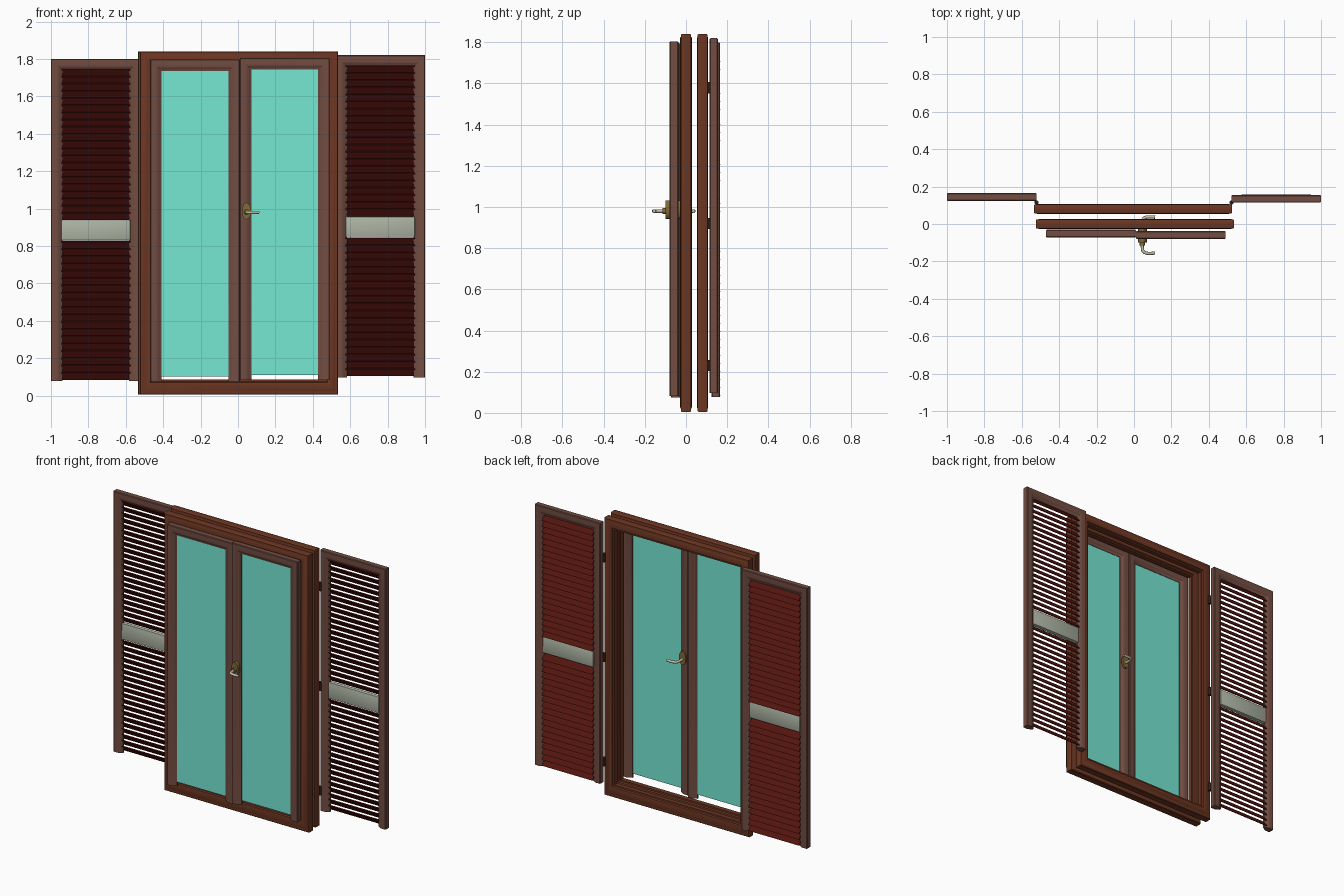
import bpy, bmesh, math
from mathutils import Vector, Matrix

if "Cube" in bpy.data.objects:
    bpy.data.objects.remove(bpy.data.objects["Cube"])


def material(name, rgb):
    m = bpy.data.materials.new(name)
    m.diffuse_color = (*rgb, 1)
    m.use_nodes = True
    m.node_tree.nodes["Principled BSDF"].inputs["Base Color"].default_value = m.diffuse_color
    return m


WOOD = material("frame_wood", (0.15, 0.037, 0.016))
SASH = material("sash_wood", (0.17, 0.075, 0.055))
SLAT = material("slat_red", (0.095, 0.008, 0.005))
GLASS = material("glass_teal", (0.18, 0.80, 0.65))
BAND = material("band_grey", (0.42, 0.46, 0.37))
BRASS = material("brass", (0.22, 0.14, 0.04))
METAL = material("pale_metal", (0.55, 0.52, 0.38))
DARK = material("dark_iron", (0.03, 0.012, 0.008))


def finish(name, bm, mat, smooth=35):
    bmesh.ops.recalc_face_normals(bm, faces=bm.faces[:])
    me = bpy.data.meshes.new(name)
    bm.to_mesh(me)
    bm.free()
    me.materials.append(mat)
    ob = bpy.data.objects.new(name, me)
    bpy.context.collection.objects.link(ob)
    bpy.ops.object.select_all(action='DESELECT')
    ob.select_set(True)
    bpy.context.view_layer.objects.active = ob
    bpy.ops.object.shade_smooth_by_angle(angle=math.radians(smooth))
    return ob


def mirrored(half):
    # front half of a section (across, depth) completed with its back half
    return half + [(u, 1 - v) for u, v in reversed(half)]


FRAME_PROFILE = mirrored([(0, .14), (.05, .05), (.2, .05), (.26, 0), (.72, 0),
                          (.82, .06), (.88, .2), (1, .22)])
SASH_PROFILE = mirrored([(0, .12), (.06, 0), (.5, 0), (.62, .05), (.75, .15),
                         (.88, .3), (1, .36)])


def moulding(name, x0, x1, z0, z1, y0, y1, w, profile, mat, bottom=0):
    """Mitred frame; bottom = height of the bottom rail, 0 leaves it open."""
    bm = bmesh.new()
    corners = [(x0, z0, w, bottom), (x0, z1, w, -w), (x1, z1, -w, -w), (x1, z0, -w, bottom)]
    rings = [[bm.verts.new((x + u * dx, y0 + v * (y1 - y0), z + u * dz)) for u, v in profile]
             for x, z, dx, dz in corners]
    n = len(profile)
    for i in range(4 if bottom else 3):
        a, b = rings[i], rings[(i + 1) % 4]
        for j in range(n):
            k = (j + 1) % n
            bm.faces.new((a[j], a[k], b[k], b[j]))
    if not bottom:
        bm.faces.new(rings[0])
        bm.faces.new(rings[3])
    return finish(name, bm, mat)


def box(name, x0, x1, y0, y1, z0, z1, mat, bevel=0):
    bm = bmesh.new()
    bmesh.ops.create_cube(bm, size=1)
    bmesh.ops.scale(bm, vec=(x1 - x0, y1 - y0, z1 - z0), verts=bm.verts)
    bmesh.ops.translate(bm, vec=((x0 + x1) / 2, (y0 + y1) / 2, (z0 + z1) / 2), verts=bm.verts)
    if bevel:
        bmesh.ops.bevel(bm, geom=bm.edges[:], offset=bevel, segments=2, affect='EDGES', profile=.5)
    return finish(name, bm, mat)


def cylinder(name, r, depth, loc, mat, axis='Z', squash=1):
    bm = bmesh.new()
    bmesh.ops.create_cone(bm, cap_ends=True, segments=24, radius1=r, radius2=r, depth=depth)
    if axis == 'Y':
        bmesh.ops.rotate(bm, matrix=Matrix.Rotation(math.pi / 2, 3, 'X'), verts=bm.verts)
        bmesh.ops.scale(bm, vec=(squash, 1, 1), verts=bm.verts)
    bmesh.ops.translate(bm, vec=loc, verts=bm.verts)
    return finish(name, bm, mat)


def slats(name, x0, x1, y, z_low, z_high, count):
    # tilted blades, outer (back) edge lower
    section = [(-.016, .020), (-.012, .024), (.015, -.011), (.018, -.018), (.012, -.018)]
    bm = bmesh.new()
    for i in range(count):
        zc = z_low + (z_high - z_low) * (i + .5) / count
        a, b = [[bm.verts.new((x, y + dy, zc + dz)) for dy, dz in section] for x in (x0, x1)]
        bm.faces.new(a)
        bm.faces.new(b)
        for j in range(5):
            k = (j + 1) % 5
            bm.faces.new((a[j], a[k], b[k], b[j]))
    return finish(name, bm, SLAT)


# Two outer frames, one behind the other
moulding("inner_frame", -.525, .535, .005, 1.84, -.028, .028, .068, FRAME_PROFILE, WOOD, .08)
moulding("outer_frame", -.535, .525, .005, 1.84, .054, .108, .068, FRAME_PROFILE, WOOD, .08)

# Glazed sashes, open at the bottom
for side, x0, x1, dy, dz in (("left", -.47, .01, 0, 0), ("right", .01, .49, -.007, .008)):
    moulding(side + "_sash", x0, x1, .075 + dz, 1.797 + dz, -.073 + dy, -.03 + dy, .062,
             SASH_PROFILE, SASH)
    box(side + "_glass", x0 + .055, x1 - .055, -.055 + dy, -.048 + dy, .102 + dz, 1.745 + dz, GLASS)

# Louvred shutters folded open, with hinges
for side, x0, x1, y0, dz in (("left", -1, -.52, .124, 0), ("right", .52, 1, .114, .02)):
    moulding(side + "_shutter_frame", x0, x1, .077 + dz, 1.8 + dz, y0, y0 + .041, .062,
             SASH_PROFILE, SASH)
    a, b, y = x0 + .055, x1 - .055, y0 + .025
    slats(side + "_upper_slats", a, b, y, .937 + dz, 1.742 + dz, 21)
    slats(side + "_lower_slats", a, b, y, .083 + dz, .822 + dz, 19)
    box(side + "_shutter_band", a, b, y0 + .008, y0 + .036, .83 + dz, .937 + dz, BAND, .004)
    hx = math.copysign(.522, x0)
    for i, z in enumerate((.23, .92, 1.58)):
        cylinder(f"{side}_hinge_{i + 1}", .011, .055, (hx, .115, z), DARK)

# Handle plates on both faces of the meeting stile
cylinder("front_handle_plate", .045, .022, (.045, -.088, .987), BRASS, 'Y', .55)
cylinder("back_handle_plate", .045, .014, (.045, -.032, .987), BRASS, 'Y', .55)
cylinder("front_handle_collar", .015, .02, (.045, -.105, .98), BRASS, 'Y')


def lever(name, y_base, y_end):
    # bent round-bar handle
    s = math.copysign(1, y_end - y_base)
    pts = [(.045, y_base), (.045, y_end - s * .025), (.05, y_end - s * .008),
           (.065, y_end), (.09, y_end + s * .002), (.113, y_end)]
    cu = bpy.data.curves.new(name, 'CURVE')
    cu.dimensions = '3D'
    cu.bevel_depth = .0085
    cu.bevel_resolution = 3
    cu.use_fill_caps = True
    cu.resolution_u = 5
    sp = cu.splines.new('BEZIER')
    sp.bezier_points.add(len(pts) - 1)
    for p, (x, y) in zip(sp.bezier_points, pts):
        p.co = Vector((x, y, .98))
        p.handle_left_type = p.handle_right_type = 'AUTO'
    cu.materials.append(METAL)
    bpy.context.collection.objects.link(bpy.data.objects.new(name, cu))


lever("front_handle_lever", -.09, -.155)
lever("back_handle_lever", -.035, .036)
